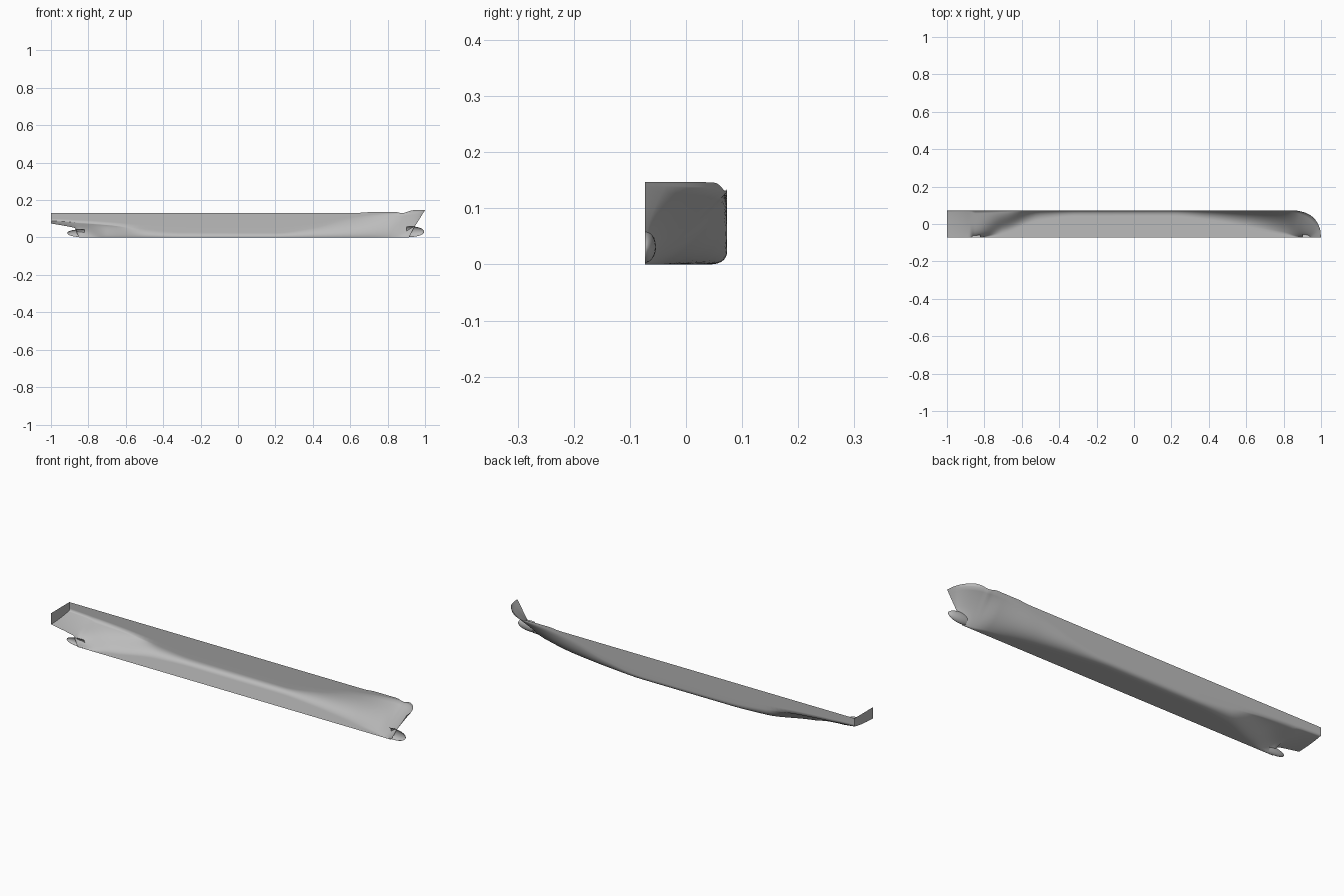
import bpy, bmesh
from mathutils import Vector

cube = bpy.data.objects.get("Cube")
if cube:
    bpy.data.objects.remove(cube, do_unlink=True)

CENTRE = -0.0735   # y of the cut centreline
BEAM = 0.147

grey = bpy.data.materials.new("hull grey")
grey.use_nodes = True
colour = (0.5, 0.5, 0.5, 1)
grey.diffuse_color = colour
grey.node_tree.nodes["Principled BSDF"].inputs["Base Color"].default_value = colour


def add_object(name, bm, smooth=True):
    mesh = bpy.data.meshes.new(name)
    bm.to_mesh(mesh)
    bm.free()
    mesh.materials.append(grey)
    for face in mesh.polygons:
        face.use_smooth = smooth
    obj = bpy.data.objects.new(name, mesh)
    bpy.context.collection.objects.link(obj)
    return obj


def smooth_curve(points, x):
    """Interpolate points without overshoot."""
    x = min(max(x, points[0][0]), points[-1][0])
    i = 0
    while i < len(points) - 2 and x > points[i + 1][0]:
        i += 1

    def secant(j):
        (xa, ya), (xb, yb) = points[j], points[j + 1]
        return (yb - ya) / (xb - xa)

    def slope(j):
        if j == 0:
            return secant(j)
        if j == len(points) - 1:
            return secant(j - 1)
        a, b = secant(j - 1), secant(j)
        return 2 * a * b / (a + b) if a * b > 0 else 0

    (xa, ya), (xb, yb) = points[i], points[i + 1]
    h = xb - xa
    t = (x - xa) / h
    s = t * t * (3 - 2 * t)
    return (ya + (yb - ya) * s + h * slope(i) * t * (1 - t) ** 2
            - h * slope(i + 1) * t * t * (1 - t))


# Section controls in thousandths: x, keel height, flat bottom width,
# lower handle (y, z), upper handle (y, z), start of the upright side
STATIONS = (
    (-1000, 75, 0, 50, 76, 100, 80, 90),
    (-900, 57, 0, 50, 60, 110, 72, 84),
    (-872, 50, 0, 40, 54, 100, 66, 81),
    (-850, 0, 0, 12, 55, 50, 52, 80),
    (-700, 0, 25, 70, 0, 90, 55, 68),
    (-500, 0, 95, 125, 0, 147, 15, 45),
    (-300, 0, 115, 135, 0, 147, 8, 28),
    (200, 0, 115, 135, 0, 147, 8, 25),
    (400, 0, 95, 125, 0, 145, 20, 50),
    (600, 0, 60, 100, 0, 140, 30, 100),
    (800, 0, 25, 60, 15, 110, 50, 125),
    (900, 0, 5, 25, 25, 60, 60, 130),
    (1000, 0, 0, 0, 40, 0, 80, 138),
)
COLUMNS = [[(s[0] / 1000, s[c] / 1000) for s in STATIONS] for c in range(1, 8)]
SHEER = ((-1, .132), (.66, .132), (.72, .137), (.84, .137), (.88, .13),
         (.94, .146), (1, .147))
STEM = ((0, .915), (.05, .94), (.09, .965), (.147, 1))


def section(u):
    """Points from the centreline round the bilge to the deck edge."""
    keel, flat, ay, az, by, bz, side = [smooth_curve(c, u) for c in COLUMNS]
    t = max(0, (u - .83) / .17)
    width = BEAM * max(0, 1 - t ** 2.5) ** .45
    top = smooth_curve(SHEER, u)
    side = min(side, top - .004)
    p = [Vector(v) for v in ((flat, keel), (ay, az), (by, bz), (width, side))]
    pts = [Vector((flat * i / 3, keel)) for i in range(3)]
    for i in range(17):
        t = i / 16
        r = 1 - t
        pts.append(p[0] * r**3 + p[1] * 3*r*r*t + p[2] * 3*r*t*t + p[3] * t**3)
    pts += [Vector((width, side + (top - side) * i / 4)) for i in range(1, 5)]
    rake = min(1, max(0, (u - .8) / .2)) ** 1.5
    return [Vector((u + rake * (smooth_curve(STEM, q.y) - 1), CENTRE + q.x, q.y))
            for q in pts]


# Half hull shell, with stations closer together at both ends
us = [-1 + .01 * i for i in range(30)] + [-.7 + .025 * i for i in range(56)]
us += [.7 + .01 * i for i in range(28)] + [.98, .987, .993, .997, 1]
bm = bmesh.new()
rows = [[bm.verts.new(p) for p in section(u)] for u in us]
for a, b in zip(rows, rows[1:]):
    for i in range(len(a) - 1):
        bm.faces.new((a[i], a[i + 1], b[i + 1], b[i]))
bmesh.ops.remove_doubles(bm, verts=bm.verts, dist=.00002)
add_object("half_hull_shell", bm)

# Flat stern plate
bm = bmesh.new()
edge = section(-1)[2:]
bm.faces.new([bm.verts.new(p) for p in [Vector((-1, CENTRE, edge[-1].z))] + edge[::-1]])
add_object("stern_plate", bm, smooth=False)


def half_bulb(name, x, z, size, cut, keep):
    """Half ellipsoid open on the centreline and where it meets the hull."""
    bm = bmesh.new()
    bmesh.ops.create_uvsphere(bm, u_segments=32, v_segments=16, radius=1)
    bmesh.ops.scale(bm, verts=bm.verts, vec=size)
    bmesh.ops.translate(bm, verts=bm.verts, vec=(x, CENTRE, z))
    for point, normal in (((x, CENTRE, z), (0, -1, 0)), ((cut, CENTRE, z), (-keep, 0, 0))):
        bmesh.ops.bisect_plane(bm, geom=bm.verts[:] + bm.edges[:] + bm.faces[:],
                               plane_co=point, plane_no=normal, clear_outer=True)
    add_object(name, bm)


half_bulb("bow_bulb", .925, .031, (.07, .02, .028), .9, 1)
half_bulb("stern_bulb", -.835, .023, (.078, .014, .021), -.82, -1)
